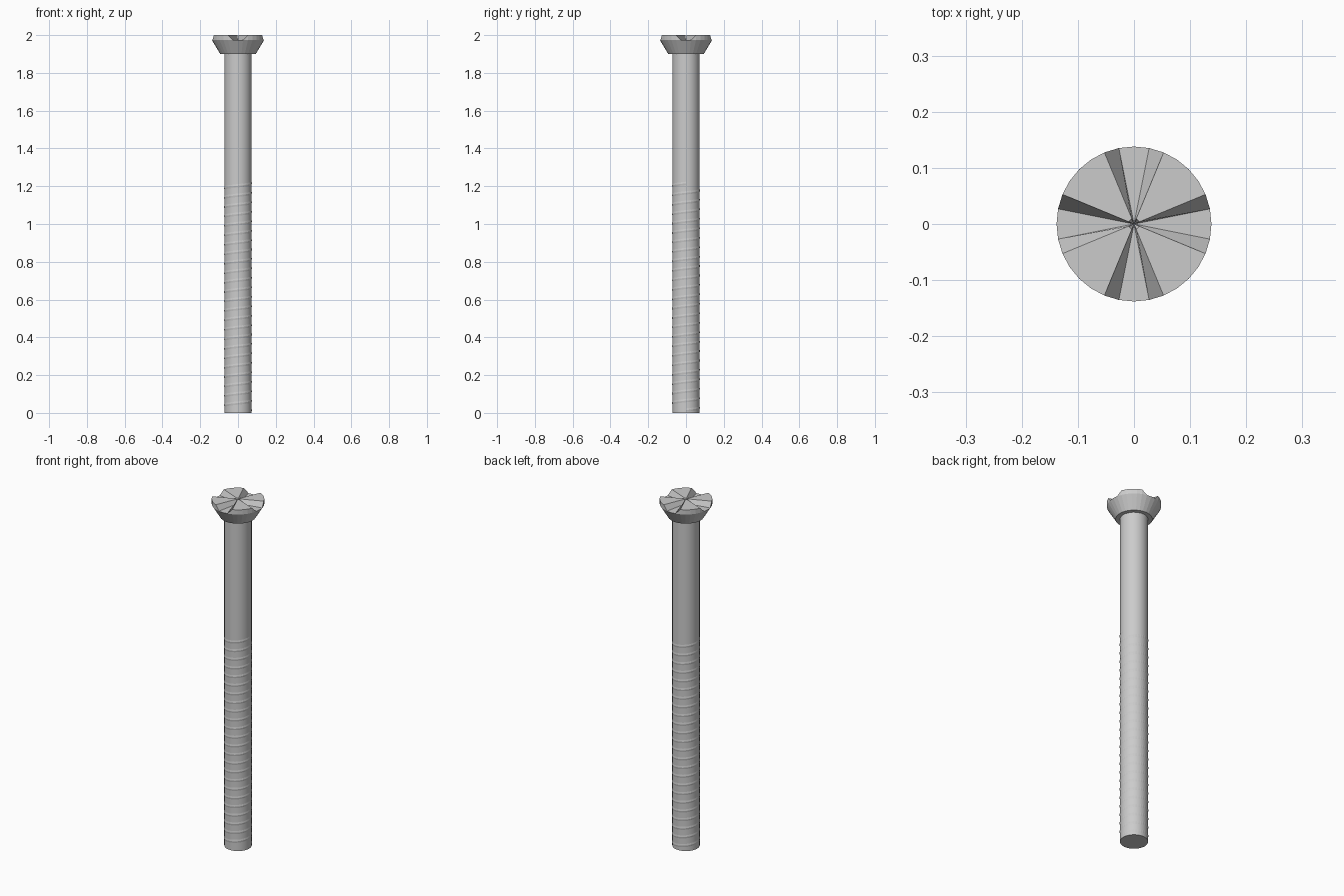
import bpy, bmesh, math

if "Cube" in bpy.data.objects:
    bpy.data.objects.remove(bpy.data.objects["Cube"])

SEG = 32
LOW, TOP = 1.973, 2.0


def finish(name, bm, smooth=False):
    bmesh.ops.remove_doubles(bm, verts=bm.verts, dist=0.00001)
    bmesh.ops.recalc_face_normals(bm, faces=bm.faces)
    me = bpy.data.meshes.new(name)
    bm.to_mesh(me)
    bm.free()
    ob = bpy.data.objects.new(name, me)
    bpy.context.collection.objects.link(ob)
    if smooth:
        bpy.context.view_layer.objects.active = ob
        ob.select_set(True)
        bpy.ops.object.shade_smooth_by_angle(angle=math.radians(30))
        ob.select_set(False)
    return ob


def point(bm, r, a, z):
    return bm.verts.new((r * math.cos(a), r * math.sin(a), z))


def ring(bm, r, height):
    return [point(bm, r, 2 * math.pi * k / SEG, height(k)) for k in range(SEG)]


def bridge(bm, a, b):
    for k in range(SEG):
        n = (k + 1) % SEG
        bm.faces.new((a[k], a[n], b[n], b[k]))


# Countersunk head: four raised wedges separated by a cross-shaped recess
def crown(k):
    return LOW if k % 8 in (7, 0, 1) else TOP


bm = bmesh.new()
rings = [ring(bm, 0.094, lambda k: 1.9), ring(bm, 0.138, lambda k: LOW),
         ring(bm, 0.138, crown), ring(bm, 0.010, crown)]
for a, b in zip(rings, rings[1:]):
    bridge(bm, a, b)
bm.faces.new(rings[0])
centre = bm.verts.new((0, 0, LOW))
for k in range(SEG):
    bm.faces.new((rings[3][k], rings[3][(k + 1) % SEG], centre))
bmesh.ops.dissolve_degenerate(bm, dist=0.00001, edges=bm.edges)
finish("head", bm)

# Straight round shaft
bm = bmesh.new()
bottom, top = ring(bm, 0.072, lambda k: 0), ring(bm, 0.072, lambda k: 1.91)
bridge(bm, bottom, top)
bm.faces.new(bottom)
bm.faces.new(top)
finish("shaft", bm, smooth=True)

# Very shallow helical thread on the lower part of the shaft
bm = bmesh.new()
PITCH, TURNS = 0.05, 24
prev = None
for i in range(SEG * TURNS + 1):
    a = 2 * math.pi * i / SEG
    z = 0.015 + PITCH * i / SEG
    row = [point(bm, r, a, z + dz) for r, dz in
           ((0.0715, -0.012), (0.0735, 0), (0.0715, 0.012))]
    if prev:
        for j in range(2):
            bm.faces.new((prev[j], row[j], row[j + 1], prev[j + 1]))
    prev = row
finish("thread", bm)
